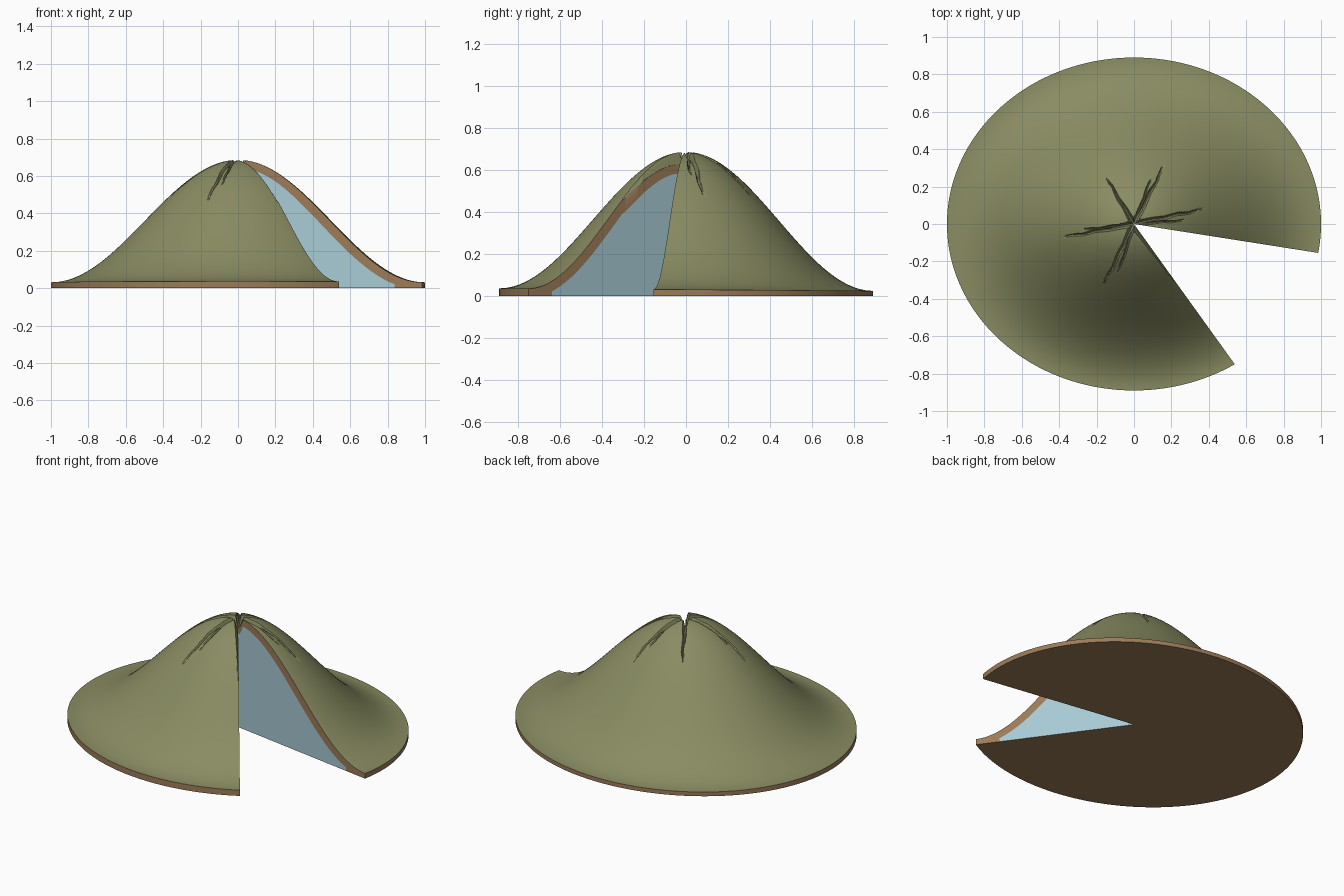
import bpy, bmesh, math

if "Cube" in bpy.data.objects:
    bpy.data.objects.remove(bpy.data.objects["Cube"])

RY = 0.89                                   # depth of the oval footprint
T0, T1 = math.radians(-10), math.radians(302.6)   # ends of the cut-away wedge
COLS = 440
ICE_END = 0.86                              # where the ice core stops
rings = [(i / 66) ** 1.25 for i in range(1, 67)]
k_ice = min(range(len(rings)), key=lambda i: abs(rings[i] - ICE_END))


def material(name, rgb):
    m = bpy.data.materials.new(name)
    lin = [((c / 255 + 0.055) / 1.055) ** 2.4 for c in rgb]
    m.diffuse_color = (*lin, 1)
    m.use_nodes = True
    m.node_tree.nodes["Principled BSDF"].inputs["Base Color"].default_value = m.diffuse_color
    return m


# Summit cracks: end point x, y, half width, wobble
cracks = [(0.16, 0.31, .013, .005), (-0.15, 0.25, .012, .005),
          (-0.37, -0.07, .013, .005), (-0.16, -0.32, .013, .005),
          (0.37, 0.08, .013, .005), (0.09, 0.24, .007, .004),
          (-0.26, -0.03, .007, .004), (-0.08, -0.25, .007, .004),
          (0.26, 0.02, .007, .004),
          (0.40 * math.cos(T1), 0.40 * RY * math.sin(T1), .018, 0)]


def crack_depth(x, y):
    depth = 0
    for n, (ex, ey, w, wob) in enumerate(cracks):
        length = math.hypot(ex, ey)
        ux, uy = ex / length, ey / length
        s = x * ux + y * uy
        if not 0 <= s < length:
            continue
        fade = 1 - s / length
        off = abs(ux * y - uy * x - wob * math.sin(s * 45 + n) * s / length)
        half = w * fade + 0.003
        if off < half:
            depth = max(depth, 0.06 * fade ** 0.6 * min(1, 1.4 * (1 - off / half)))
    return depth


def top_z(r, t):
    rim = 0.031 - 0.006 * r * math.sin(t)
    dome = 0.655 * 0.5 * (1 + math.cos(math.pi * r))
    return rim + dome - crack_depth(r * math.cos(t), RY * r * math.sin(t))


def ice_z(r, t):
    cover = 0.043 + 0.025 * math.sin(math.pi * r) ** 2
    return max(top_z(r, t) - cover, 0.022)


bm = bmesh.new()


def vert(r, t, z):
    return bm.verts.new((r * math.cos(t), RY * r * math.sin(t), z))


def face(verts, mat):
    bm.faces.new(verts).material_index = mat


GRASS, SOIL, ICE = 0, 1, 2
angles = [T0 + (T1 - T0) * j / COLS for j in range(COLS + 1)]
peak = bm.verts.new((0, 0, 0.627))
core = bm.verts.new((0, 0, 0.584))
foot = bm.verts.new((0, 0, 0))
top = [[vert(r, t, top_z(r, t)) for r in rings] for t in angles]
base = [vert(1, t, 0) for t in angles]

# Grassy dome, soil rim and flat underside
walls = {0: None, COLS: None}
for j in walls:
    walls[j] = [vert(r, angles[j], 0) for r in rings[:-1]] + [base[j]]
for j in range(COLS):
    a, b = top[j], top[j + 1]
    face((peak, a[0], b[0]), GRASS)
    for i in range(len(rings) - 1):
        face((a[i], a[i + 1], b[i + 1], b[i]), GRASS)
    face((a[-1], base[j], base[j + 1], b[-1]), SOIL)
    inner = [foot]
    if j == 0:
        face([foot, base[1], base[0]] + walls[0][-2::-1], SOIL)
    elif j == COLS - 1:
        face([foot] + walls[COLS] + [base[j]], SOIL)
    else:
        face((foot, base[j + 1], base[j]), SOIL)

# Cut walls: soil band over the ice core
for j, low in walls.items():
    t, hi = angles[j], top[j]
    mid = [vert(r, t, ice_z(r, t)) for r in rings[:k_ice + 1]]
    face((peak, hi[0], mid[0], core), SOIL)
    face((core, mid[0], low[0], foot), ICE)
    for i in range(len(rings) - 1):
        if i < k_ice:
            face((hi[i], hi[i + 1], mid[i + 1], mid[i]), SOIL)
            face((mid[i], mid[i + 1], low[i + 1], low[i]), ICE)
        elif i == k_ice:
            face((hi[i], hi[i + 1], low[i + 1], low[i], mid[i]), SOIL)
        else:
            face((hi[i], hi[i + 1], low[i + 1], low[i]), SOIL)

bmesh.ops.recalc_face_normals(bm, faces=bm.faces[:])
mesh = bpy.data.meshes.new("cutaway_ice_mound")
bm.to_mesh(mesh)
bm.free()
for name, rgb in (("grass_green", (137, 140, 98)), ("soil_brown", (155, 123, 88)),
                  ("ice_blue", (167, 202, 212))):
    mesh.materials.append(material(name, rgb))
mound = bpy.data.objects.new("cutaway_ice_mound", mesh)
bpy.context.collection.objects.link(mound)
bpy.context.view_layer.objects.active = mound
mound.select_set(True)
bpy.ops.object.shade_smooth_by_angle(angle=math.radians(30))
